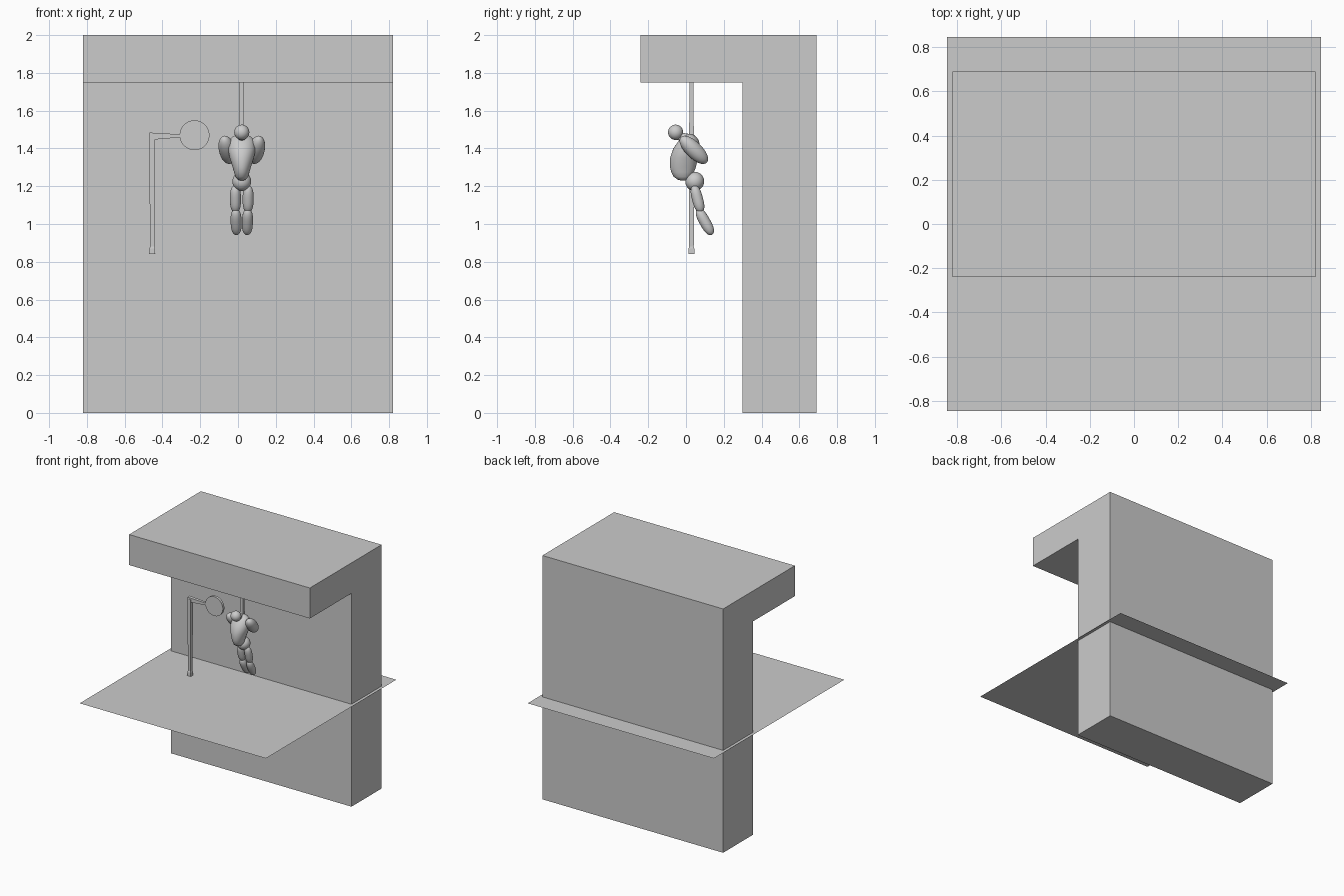
import bpy, bmesh, math
from mathutils import Vector

if "Cube" in bpy.data.objects:
    bpy.data.objects.remove(bpy.data.objects["Cube"])


def finish(name, bm, smooth=False):
    bmesh.ops.recalc_face_normals(bm, faces=bm.faces)
    me = bpy.data.meshes.new(name)
    bm.to_mesh(me)
    bm.free()
    for p in me.polygons:
        p.use_smooth = smooth
    ob = bpy.data.objects.new(name, me)
    bpy.context.collection.objects.link(ob)
    return ob


def loft(name, rings, smooth=False):
    bm = bmesh.new()
    loops = [[bm.verts.new(p) for p in ring] for ring in rings]
    n = len(loops[0])
    for a, b in zip(loops, loops[1:]):
        for i in range(n):
            bm.faces.new((a[i], a[(i + 1) % n], b[(i + 1) % n], b[i]))
    bm.faces.new(loops[0])
    bm.faces.new(loops[-1])
    return finish(name, bm, smooth)


def limb(name, a, b, r, power=2.0, rings=16, sides=24):
    """Rounded body between two tips; a higher power gives blunter ends."""
    a, b = Vector(a), Vector(b)
    q = (b - a).to_track_quat('Z', 'Y')
    out = []
    for k in range(rings + 1):
        t = -math.cos(math.pi * (0.01 + 0.98 * k / rings))
        rad = r * math.sqrt(1 - abs(t) ** power)
        c = a.lerp(b, (t + 1) / 2)
        out.append([c + q @ Vector((rad * math.cos(2 * math.pi * i / sides),
                                    rad * math.sin(2 * math.pi * i / sides), 0))
                    for i in range(sides)])
    return loft(name, out, True)


def square_z(x, y, z, h):
    return [(x - h, y - h, z), (x + h, y - h, z), (x + h, y + h, z), (x - h, y + h, z)]


# wall with overhang: one extruded L profile
profile = [(0.30, 0), (0.69, 0), (0.69, 2), (-0.24, 2), (-0.24, 1.75), (0.30, 1.75)]
bm = bmesh.new()
sides = [[bm.verts.new((x, y, z)) for y, z in profile] for x in (-0.82, 0.82)]
for s in sides:
    bm.faces.new(s)
for i in range(6):
    j = (i + 1) % 6
    bm.faces.new((sides[0][i], sides[0][j], sides[1][j], sides[1][i]))
finish("wall_with_overhang", bm)

# floor sheet
bm = bmesh.new()
bmesh.ops.create_grid(bm, x_segments=1, y_segments=1, size=0.845)
bmesh.ops.translate(bm, verts=bm.verts, vec=(0, 0, 0.84))
finish("floor_sheet", bm)

# post, arm and round plate
Y = 0.029
loft("post", [square_z(-0.454, Y, z, h) for z, h in
              ((0.84, 0.016), (0.87, 0.015), (0.88, 0.012), (1.44, 0.015), (1.47, 0.015))])
loft("post_arm", [[(x, Y - h, z0), (x, Y + h, z0), (x, Y + h, z1), (x, Y - h, z1)]
                  for x, z0, z1, h in ((-0.469, 1.445, 1.484, 0.014),
                                       (-0.31, 1.458, 1.475, 0.01),
                                       (-0.29, 1.456, 1.478, 0.01))])
loft("round_plate", [[(-0.23 + 0.079 * math.cos(2 * math.pi * i / 48), y,
                       1.47 + 0.079 * math.sin(2 * math.pi * i / 48)) for i in range(48)]
                     for y in (Y - 0.01, Y + 0.01)])

# hanging rod
X = 0.02
loft("hanging_rod", [square_z(X, Y, z, h) for z, h in ((1.44, 0.013), (1.6, 0.011), (1.75, 0.011))])

# torso: egg-like stack of elliptical rings (y, z, half width, half depth)
stack = [(-0.015, 1.23, 0.008, 0.01), (-0.016, 1.235, 0.022, 0.028), (-0.018, 1.25, 0.034, 0.047),
         (-0.018, 1.275, 0.041, 0.06), (-0.016, 1.30, 0.048, 0.068), (-0.01, 1.35, 0.064, 0.074),
         (0.004, 1.40, 0.074, 0.071), (0.015, 1.44, 0.068, 0.054), (0.019, 1.46, 0.052, 0.037),
         (0.02, 1.472, 0.03, 0.02), (0.02, 1.476, 0.008, 0.006)]
torso = loft("torso", [[(X + rx * math.cos(2 * math.pi * i / 32),
                         y + ry * math.sin(2 * math.pi * i / 32), z) for i in range(32)]
                       for y, z, rx, ry in stack], True)

# head, neck and hips
limb("head", (X, -0.055, 1.445), (X, -0.055, 1.526), 0.04)
limb("neck", (X, -0.06, 1.463), (X, 0.04, 1.455), 0.022)
limb("hips", (X, 0.04, 1.175), (X, 0.052, 1.276), 0.05)

# mirrored arms and legs
for side, s in (("left", -1), ("right", 1)):
    limb(side + "_arm", (X + s * 0.094, -0.027, 1.46), (X + s * 0.062, 0.11, 1.325), 0.043, 2.2)
    limb(side + "_thigh", (X + s * 0.034, 0.042, 1.205), (X + s * 0.033, 0.08, 1.06), 0.029, 3)
    limb(side + "_shin", (X + s * 0.032, 0.062, 1.08), (X + s * 0.028, 0.138, 0.943), 0.029, 3)
